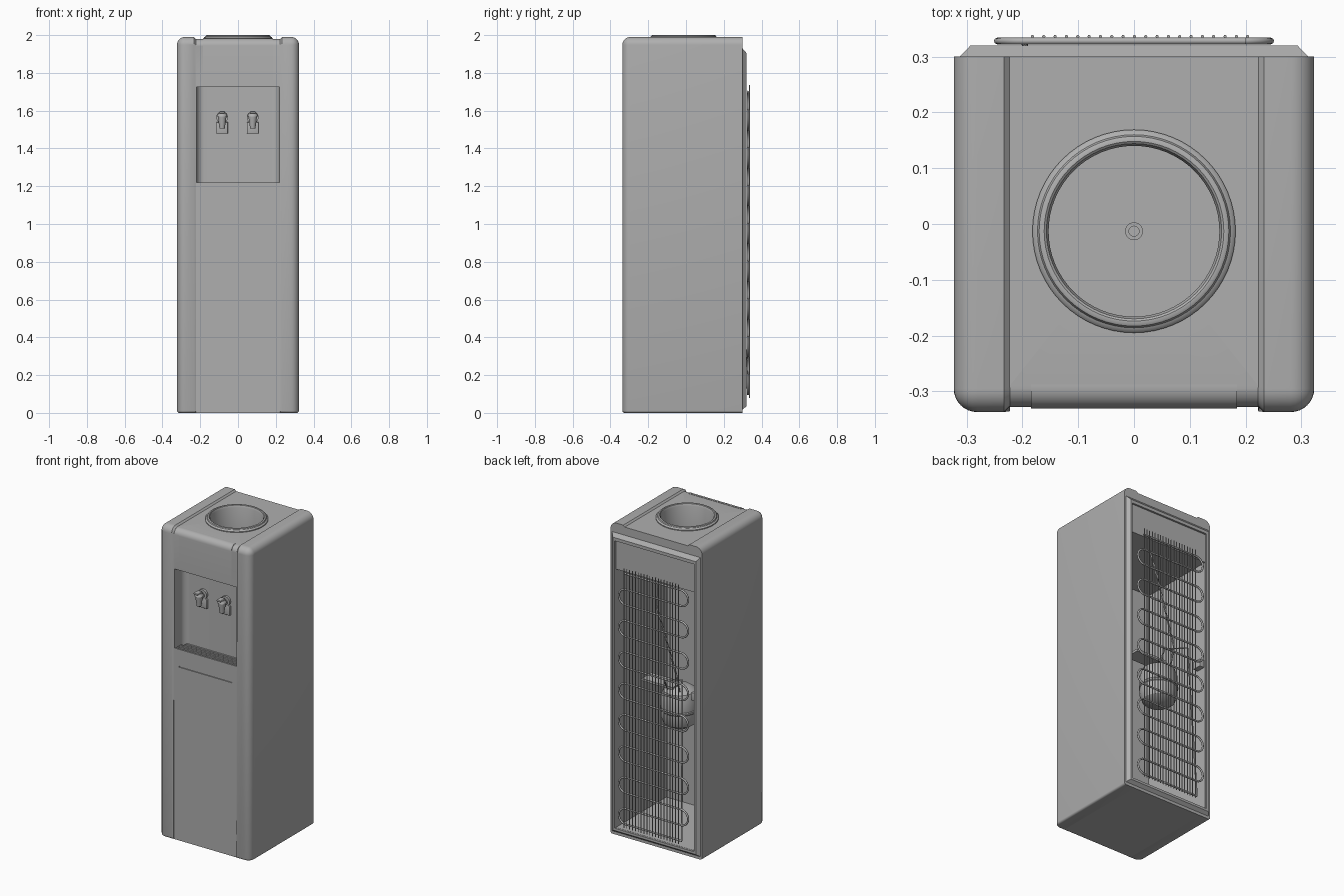
import bpy, bmesh, math
from mathutils import Matrix, Vector

if "Cube" in bpy.data.objects:
    bpy.data.objects.remove(bpy.data.objects["Cube"])

grey = bpy.data.materials.new('mid_grey')
grey.diffuse_color = (0.43, 0.43, 0.43, 1)
grey.use_nodes = True
grey.node_tree.nodes["Principled BSDF"].inputs["Base Color"].default_value = grey.diffuse_color


def finish(name, bm, smooth=True):
    bmesh.ops.recalc_face_normals(bm, faces=bm.faces[:])
    me = bpy.data.meshes.new(name)
    bm.to_mesh(me)
    bm.free()
    me.materials.append(grey)
    ob = bpy.data.objects.new(name, me)
    bpy.context.collection.objects.link(ob)
    if smooth:
        smooth_object(ob)
    return ob


def smooth_object(ob):
    bpy.ops.object.select_all(action='DESELECT')
    ob.select_set(True)
    bpy.context.view_layer.objects.active = ob
    bpy.ops.object.shade_smooth_by_angle(angle=math.radians(32))


def box_bm(x0, x1, y0, y1, z0, z1):
    bm = bmesh.new()
    m = Matrix.Translation(((x0 + x1) / 2, (y0 + y1) / 2, (z0 + z1) / 2))
    m = m @ Matrix.Diagonal((x1 - x0, y1 - y0, z1 - z0, 1))
    bmesh.ops.create_cube(bm, size=1, matrix=m)
    return bm


def round_edges(bm, test, offset, segments=6):
    """Bevel the edges whose two end points both pass the test."""
    es = [e for e in bm.edges if all(test(v.co) for v in e.verts)]
    bmesh.ops.bevel(bm, geom=es, offset=offset, segments=segments, profile=0.5, affect='EDGES')


def box(name, *b, bevel=0):
    bm = box_bm(*b)
    if bevel:
        round_edges(bm, lambda c: True, bevel, 3)
    return finish(name, bm)


def cylinder(name, r0, r1, a, b, seg=32):
    a, b = Vector(a), Vector(b)
    d = b - a
    m = Matrix.Translation((a + b) / 2) @ d.to_track_quat('Z', 'Y').to_matrix().to_4x4()
    bm = bmesh.new()
    bmesh.ops.create_cone(bm, cap_ends=True, segments=seg, radius1=r0, radius2=r1, depth=d.length, matrix=m)
    return finish(name, bm)


def lathe(name, profile, cx, cy, seg=64):
    bm = bmesh.new()
    vs = [bm.verts.new((cx + r, cy, z)) for r, z in profile]
    es = [bm.edges.new(p) for p in zip(vs, vs[1:])]
    bmesh.ops.spin(bm, geom=vs + es, cent=(cx, cy, 0), axis=(0, 0, 1), angle=2 * math.pi, steps=seg)
    bmesh.ops.remove_doubles(bm, verts=bm.verts[:], dist=1e-5)
    return finish(name, bm)


def tube(name, paths, r, res=2):
    cu = bpy.data.curves.new(name, 'CURVE')
    cu.dimensions = '3D'
    cu.bevel_depth, cu.bevel_resolution, cu.use_fill_caps = r, res, True
    cu.materials.append(grey)
    for pts in paths:
        sp = cu.splines.new('POLY')
        sp.points.add(len(pts) - 1)
        for p, co in zip(sp.points, pts):
            p.co = (*co, 1)
        sp.use_smooth = True
    ob = bpy.data.objects.new(name, cu)
    bpy.context.collection.objects.link(ob)
    return ob


def boolean(ob, tool, op):
    mod = ob.modifiers.new('cut', 'BOOLEAN')
    mod.operation, mod.object, mod.solver = op, tool, 'EXACT'
    bpy.context.view_layer.objects.active = ob
    bpy.ops.object.modifier_apply(modifier=mod.name)
    bpy.data.objects.remove(tool)


# Side column: rounded outside, chamfered where it meets the centre panel
def column(s):
    X0, X1, Y0, Y1, Z1 = 0.222, 0.323, -0.337, 0.30, 1.99
    bm = box_bm(X0, X1, Y0, Y1, 0, Z1)

    def on(e, i, v):
        return all(abs(w.co[i] - v) < 1e-4 for w in e.verts)
    es = [e for e in bm.edges if on(e, 0, X1) + on(e, 1, Y0) + on(e, 2, Z1) == 2]
    bmesh.ops.bevel(bm, geom=es, offset=0.042, segments=8, profile=0.5, affect='EDGES')
    es = [e for e in bm.edges if on(e, 2, 0) and not on(e, 0, X0) and not on(e, 1, Y1)]
    bmesh.ops.bevel(bm, geom=es, offset=0.012, segments=3, profile=0.5, affect='EDGES')
    es = [e for e in bm.edges if on(e, 0, X0) and not on(e, 1, Y1) and sum(w.co.z for w in e.verts) > 0.1]
    bmesh.ops.bevel(bm, geom=es, offset=0.011, segments=1, affect='EDGES')
    bmesh.ops.scale(bm, vec=(s, 1, 1), verts=bm.verts[:])
    return finish('column', bm)


# Cabinet: centre panel, columns and tapered rear frame joined together
bm = box_bm(-0.25, 0.25, -0.328, 0.30, 0, 1.98)
round_edges(bm, lambda c: c.y < 0 and c.z > 1, 0.038, 8)
cabinet = finish('cabinet', bm)
for s in (-1, 1):
    boolean(cabinet, column(s), 'UNION')
bm = box_bm(-0.3215, 0.3215, 0.29, 0.32, 0.01, 1.94)
for v in bm.verts:
    if v.co.y > 0.3:
        v.co.x *= 0.293 / 0.3215
        v.co.z += 0.025 if v.co.z < 1 else -0.035
boolean(cabinet, finish('rear_frame', bm), 'UNION')

# Serving niche cutter: flat back wall with rounded vertical corners
bm = box_bm(-0.219, 0.219, -0.42, -0.228, 1.195, 1.725)
es = [e for e in bm.edges if all(v.co.y > -0.3 for v in e.verts) and abs(e.verts[0].co.x - e.verts[1].co.x) < 0.01
      and abs(e.verts[0].co.z - e.verts[1].co.z) > 0.1]
bmesh.ops.bevel(bm, geom=es, offset=0.04, segments=8, profile=0.5, affect='EDGES')
boolean(cabinet, finish('cutter', bm), 'DIFFERENCE')

# Other cut-outs: rear recess, machine space, bottle well, door groove
boolean(cabinet, box('cutter', -0.28, 0.28, 0.308, 0.4, 0.05, 1.885), 'DIFFERENCE')
boolean(cabinet, box('cutter', -0.279, 0.279, -0.2, 0.4, 0.051, 1.70), 'DIFFERENCE')
boolean(cabinet, cylinder('cutter', 0.158, 0.158, (0, -0.013, 1.755), (0, -0.013, 2.1), 64), 'DIFFERENCE')
boolean(cabinet, box('cutter', -0.187, 0.187, -0.4, -0.322, 1.106, 1.113), 'DIFFERENCE')
smooth_object(cabinet)

# Slightly raised brow panel above the niche, wrapping over the top edge
bm = box_bm(-0.185, 0.185, -0.331, -0.288, 1.73, 1.982)
round_edges(bm, lambda c: c.y < -0.3 and c.z > 1.9, 0.038, 8)
finish('brow_panel', bm)

# Bottle well with raised rim and drain
lathe('bottle_well', [(0.182, 1.975), (0.182, 1.985), (0.178, 1.99), (0.173, 1.992), (0.17, 1.998),
                      (0.166, 2.0), (0.161, 2.0), (0.157, 1.997), (0.155, 1.99), (0.153, 1.985),
                      (0.153, 1.768), (0.016, 1.768), (0.016, 1.776), (0.009, 1.776),
                      (0.009, 1.769), (0, 1.769)], 0, -0.013)

# Drip tray with straight slats
box('tray_front', -0.219, 0.219, -0.328, -0.317, 1.19, 1.22)
for i in range(5):
    y = -0.304 + i * 0.017
    w = 0.216 if i < 3 else 0.2
    box('tray_slat', -w, w, y - 0.005, y + 0.005, 1.2, 1.218)

# Taps
wall = -0.228
for x in (-0.084, 0.078):
    box('tap_plate', x - 0.031, x + 0.031, wall - 0.012, wall + 0.006, 1.478, 1.54, bevel=0.004)
    cylinder('tap_flange', 0.031, 0.031, (x, wall + 0.004, 1.565), (x, wall - 0.014, 1.565))
    cylinder('tap_neck', 0.017, 0.017, (x, wall, 1.56), (x, wall - 0.045, 1.56))
    cylinder('tap_spout', 0.014, 0.023, (x, wall - 0.045, 1.505), (x, wall - 0.045, 1.57))
    cylinder('tap_cap', 0.028, 0.02, (x, wall - 0.045, 1.57), (x, wall - 0.045, 1.588))
    box('tap_lever', x - 0.015, x + 0.015, wall - 0.08, wall - 0.035, 1.585, 1.597, bevel=0.004)

# Condenser: serpentine tube and vertical wires
path, n, r = [], 17, 0.05
for i in range(n):
    z, s = 0.1 + i * 0.1, -1 if i % 2 else 1
    path.append((-s * 0.2, 0.328, z))
    path.append((s * 0.2, 0.328, z))
    if i < n - 1:
        for k in range(1, 10):
            a = -math.pi / 2 + math.pi * k / 10
            path.append((s * (0.195 + r * math.cos(a)), 0.328, z + r + r * math.sin(a)))
tube('condenser_tube', [path], 0.006)
xs = [-0.182 + i * 0.0203 for i in range(20)]
tube('condenser_wires', [[(x, 0.336, 0.08), (x, 0.336, 1.735)] for x in xs], 0.003, 1)

# Compressor with top mount, pipes and a control box
lathe('compressor', [(0, 0.73), (0.06, 0.735), (0.095, 0.76), (0.11, 0.8), (0.11, 0.84), (0.114, 0.845),
                     (0.114, 0.855), (0.11, 0.86), (0.11, 0.92), (0.095, 0.965), (0.06, 0.99), (0, 0.995)],
      -0.06, 0.15, 40)
box('compressor_mount', -0.06, 0.16, 0.12, 0.22, 0.985, 1.0)
box('control_box', -0.279, -0.245, 0.24, 0.3, 1.0, 1.05, bevel=0.003)
tube('refrigerant_pipes', [[(-0.1, 0.2, 0.95), (-0.1, 0.24, 1.1), (0.03, 0.25, 1.5), (0.05, 0.2, 1.71)],
                           [(-0.02, 0.2, 0.95), (-0.02, 0.25, 1.05), (-0.17, 0.28, 1.1), (-0.2, 0.328, 0.1)]], 0.005)
